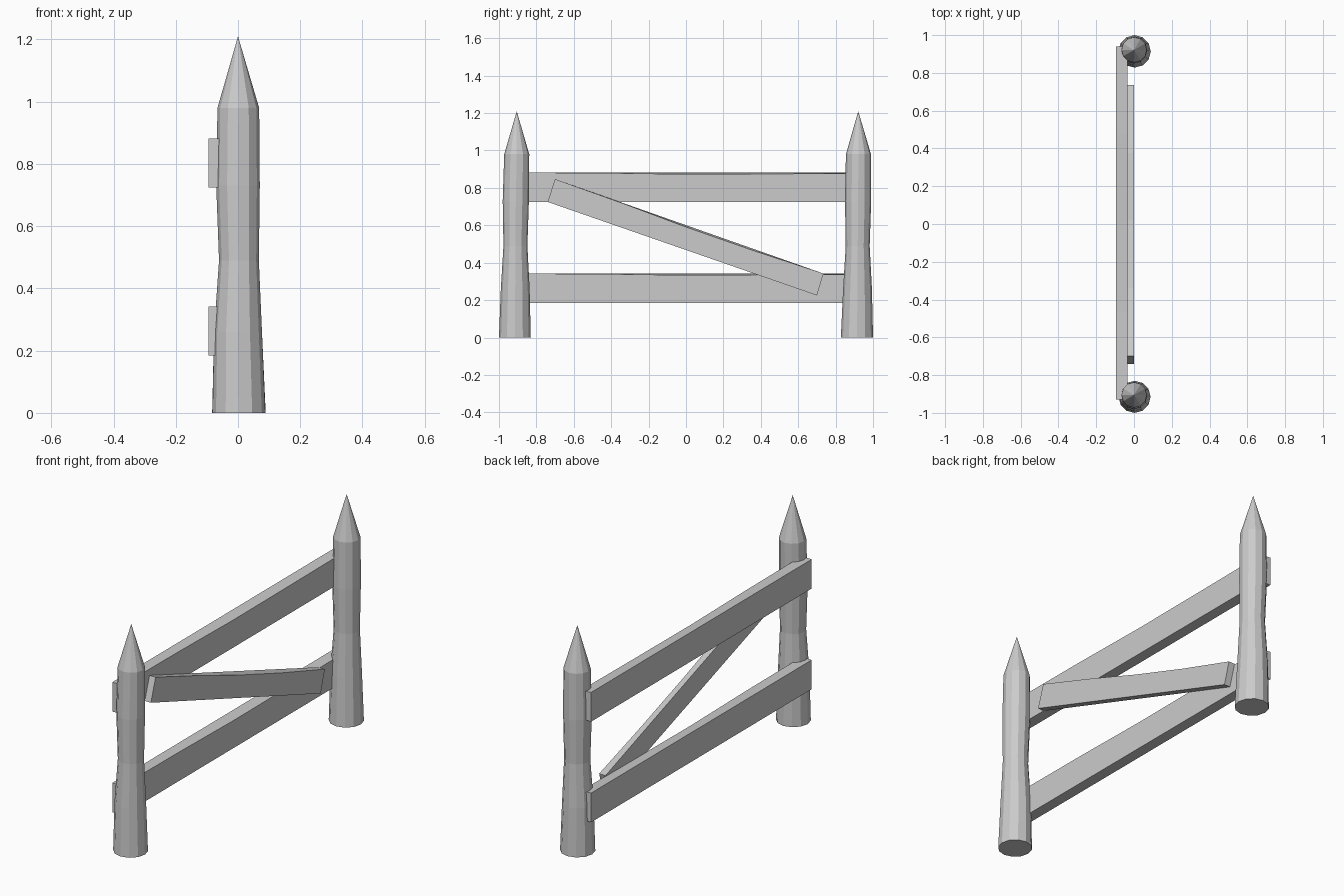
import bpy
import math

if "Cube" in bpy.data.objects:
    bpy.data.objects.remove(bpy.data.objects["Cube"])

SIDES = 12


def make_object(name, verts, faces):
    mesh = bpy.data.meshes.new(name)
    mesh.from_pydata(verts, [], faces)
    mesh.update()
    obj = bpy.data.objects.new(name, mesh)
    bpy.context.collection.objects.link(obj)
    return obj


def loft(name, rings, tip=None):
    """Skin rings of equal length; close with a cap or a pointed tip."""
    n = len(rings[0])
    verts = [v for ring in rings for v in ring]
    faces = [tuple(range(n - 1, -1, -1))]
    for r in range(len(rings) - 1):
        for i in range(n):
            j = (i + 1) % n
            faces.append((r * n + i, r * n + j, (r + 1) * n + j, (r + 1) * n + i))
    last = (len(rings) - 1) * n
    if tip:
        verts.append(tip)
        faces += [(last + i, last + (i + 1) % n, len(verts) - 1) for i in range(n)]
    else:
        faces.append(tuple(range(last, last + n)))
    return make_object(name, verts, faces)


def post(name, profile, tip):
    # profile rows: z, radius, x centre, y centre
    rings = []
    for z, r, cx, cy in profile:
        rings.append([(cx + r * math.cos(2 * math.pi * i / SIDES),
                       cy + r * math.sin(2 * math.pi * i / SIDES), z)
                      for i in range(SIDES)])
    loft(name, rings, tip)


def plank(name, x0, x1, bottom, top, dip):
    """Board between (y, z) end points, with a worn front top edge."""
    rings = []
    for k in range(5):
        t = k / 4
        by, bz = [a + (b - a) * t for a, b in zip(*bottom)]
        ty, tz = [a + (b - a) * t for a, b in zip(*top)]
        d = dip[k]
        rings.append([(x0, by, bz), (x0, ty, tz), (x1, ty, tz - d), (x1, by, bz)])
    loft(name, rings)


# pointed posts
post("left_post", [(0, .085, .003, -.915), (.26, .077, .0, -.913),
                   (.49, .064, .003, -.912), (.73, .07, .0, -.91),
                   (.98, .067, .001, -.905)], (0, -.905, 1.21))
post("right_post", [(0, .086, .003, .914), (.26, .077, .0, .917),
                    (.49, .064, .003, .918), (.73, .07, .0, .92),
                    (.98, .067, .001, .922)], (0, .921, 1.21))

# horizontal rails
wear = (0, .002, .009, .007, .004)
for name, z in (("lower_rail", .185), ("upper_rail", .725)):
    plank(name, -.095, -.035, ((-.93, z), (.94, z)),
          ((-.93, z + .157), (.94, z + .157)), wear)

# diagonal brace
plank("diagonal_brace", -.037, .001, ((-.74, .725), (.70, .225)),
      ((-.70, .847), (.735, .342)), (0, .002, .01, .009, 0))
